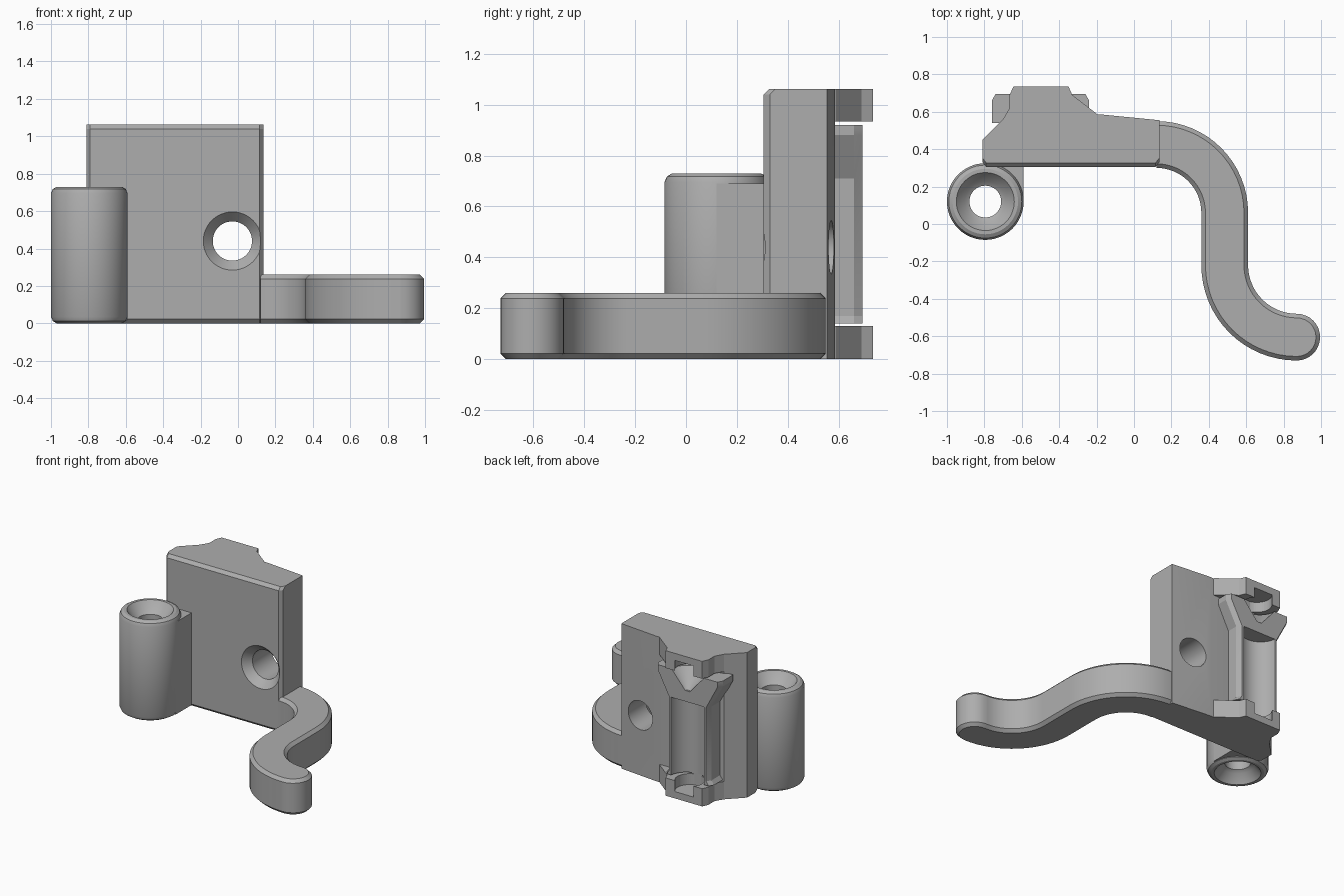
import bpy, bmesh
from math import sin, cos, pi, radians

if "Cube" in bpy.data.objects:
    bpy.data.objects.remove(bpy.data.objects["Cube"])

grey = bpy.data.materials.new("plain grey")
grey.use_nodes = True
GREY = (0.42, 0.42, 0.42, 1)
grey.diffuse_color = GREY
grey.node_tree.nodes["Principled BSDF"].inputs["Base Color"].default_value = GREY


def loft(name, rings, wrap=False, smooth=False):
    """Skin a stack of equal-length rings; wrap joins last to first, else cap."""
    bm = bmesh.new()
    rows = [[bm.verts.new(p) for p in ring] for ring in rings]
    n = len(rows[0])
    pairs = list(zip(rows, rows[1:]))
    if wrap:
        pairs.append((rows[-1], rows[0]))
    else:
        bm.faces.new(rows[0])
        bm.faces.new(rows[-1])
    for a, b in pairs:
        for i in range(n):
            j = (i + 1) % n
            bm.faces.new((a[i], a[j], b[j], b[i]))
    bmesh.ops.recalc_face_normals(bm, faces=bm.faces)
    mesh = bpy.data.meshes.new(name)
    bm.to_mesh(mesh)
    bm.free()
    mesh.materials.append(grey)
    ob = bpy.data.objects.new(name, mesh)
    bpy.context.collection.objects.link(ob)
    if smooth:
        shade(ob)
    return ob


def activate(ob):
    bpy.ops.object.select_all(action='DESELECT')
    ob.select_set(True)
    bpy.context.view_layer.objects.active = ob


def shade(ob):
    activate(ob)
    bpy.ops.object.shade_smooth_by_angle(angle=radians(25))


def at(outline, z):
    return [(x, y, z) for x, y in outline]


def prism(name, outline, z0, z1):
    return loft(name, [at(outline, z0), at(outline, z1)])


def circle(x, y, r, z, n=48):
    return at(arc(x, y, r, 0, 360 - 360 / n, n - 1), z)


def arc(x, y, r, a0, a1, n=16):
    angles = [radians(a0 + (a1 - a0) * i / n) for i in range(n + 1)]
    return [(x + r * cos(a), y + r * sin(a)) for a in angles]


def cut(ob, cutter):
    cutter.hide_render = True
    mod = ob.modifiers.new("cut", 'BOOLEAN')
    mod.operation = 'DIFFERENCE'
    mod.solver = 'EXACT'
    mod.object = cutter
    activate(ob)
    bpy.ops.object.modifier_apply(modifier=mod.name)
    bpy.data.objects.remove(cutter)


# Upright plate with chamfered front edges
def plate_outline(d):
    return [(-0.81, 0.33 + d), (-0.79, 0.305 + d), (0.115, 0.305 + d),
            (0.135, 0.33 + d), (0.135, 0.555), (-0.17, 0.585),
            (-0.6, 0.57), (-0.7, 0.56), (-0.81, 0.45)]


C = 0.022
plate = loft("plate", [at(plate_outline(C), 0), at(plate_outline(0), C),
                       at(plate_outline(0), 1.062 - C), at(plate_outline(C), 1.062)])

# Countersunk screw hole through the plate
hole = [(0.2, 0.165), (0.295, 0.165), (0.36, 0.105), (0.8, 0.105)]
cut(plate, loft("screw_hole", [[(x, y, z) for x, z, _ in circle(-0.03, 0.44, r, 0)]
                               for y, r in hole]))
shade(plate)


# S-shaped hook arm with a rounded tip
def hook_outline(d):
    return (arc(0.12, 0.06, 0.49 - d, 90, 0)
            + arc(0.87, -0.22, 0.26 + d, 180, 270)
            + arc(0.87, -0.605, 0.125 - d, 90, -90)
            + arc(0.87, -0.22, 0.51 - d, 270, 180)
            + arc(0.12, 0.06, 0.24 + d, 0, 90))


loft("hook_arm", [at(hook_outline(C), 0), at(hook_outline(0), C),
                  at(hook_outline(0), 0.26 - C), at(hook_outline(C), 0.26)], smooth=True)

# Hollow tube, countersunk at both ends
H = 0.73
half = [(0.085, 0.075), (0.11, 0.06), (0.155, 0), (0.175, 0), (0.195, 0.012), (0.205, 0.035)]
profile = half + [(r, H - z) for r, z in reversed(half)]
TX, TY = -0.795, 0.12
loft("tube", [circle(TX, TY, r, z) for r, z in profile], wrap=True, smooth=True)

# Web joining the tube to the plate
prism("tube_web", [(-0.62, TY), (-0.59, TY), (-0.59, 0.34), (-0.79, 0.34),
                   (-0.79, 0.31), (-0.66, 0.27)], 0.015, 0.69)

# Ledges above and below the cradle, each with a blind pocket open at the back
ledge = [(-0.7, 0.54), (-0.7, 0.56), (-0.665, 0.62), (-0.665, 0.69), (-0.645, 0.735),
         (-0.35, 0.735), (-0.33, 0.69), (-0.2, 0.59), (-0.17, 0.54)]
CX = -0.5
for name, z0, z1, p0, p1 in (("lower_ledge", 0, 0.13, 0.05, 0.2),
                             ("upper_ledge", 0.935, 1.062, 0.85, 1.01)):
    ob = prism(name, ledge, z0, z1)
    cut(ob, loft("pocket", [circle(CX, 0.67, 0.1, p0), circle(CX, 0.67, 0.1, p1)]))
    slot = [(CX - 0.06, 0.68), (CX + 0.06, 0.68), (CX + 0.06, 0.8), (CX - 0.06, 0.8)]
    cut(ob, prism("slot", slot, p0, p1))


# Cradle: channelled shaft that flares into a notched head
def cradle_ring(w, z):
    return at([(CX - w, 0.54), (CX + w, 0.54), (CX + w, 0.66),
               (CX + w - 0.02, 0.695), (CX - w + 0.02, 0.695), (CX - w, 0.66)], z)


cradle = loft("cradle", [cradle_ring(w, z) for w, z in
                         ((0.19, 0.14), (0.17, 0.17), (0.17, 0.71), (0.26, 0.88), (0.26, 0.92))])
cut(cradle, loft("channel", [circle(CX, 0.71, 0.135, 0.1), circle(CX, 0.71, 0.135, 0.71)]))
cut(cradle, loft("notch", [circle(CX, 0.7, 0.02, 0.79), circle(CX, 0.7, 0.14, 0.93)]))
shade(cradle)
